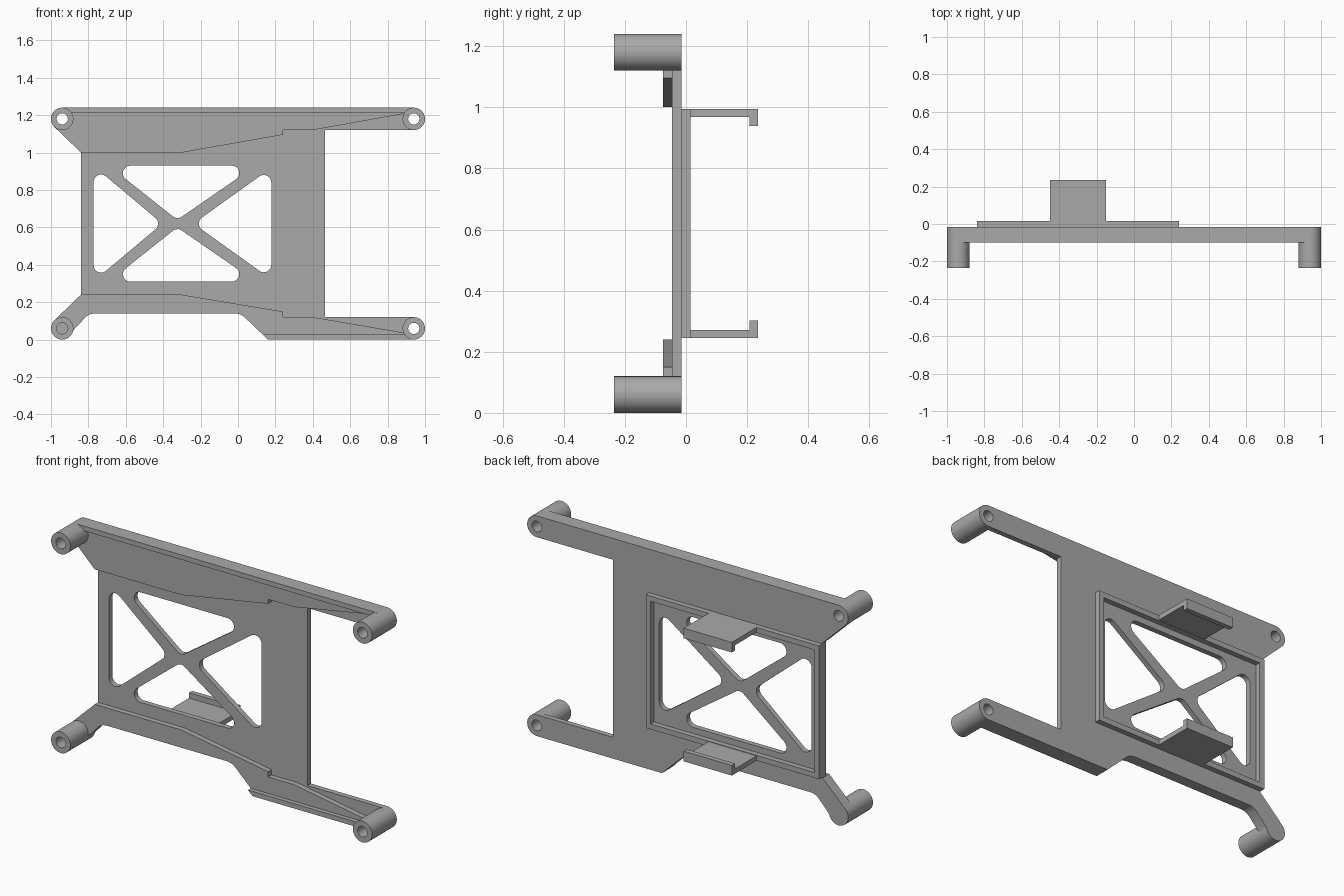
import bpy, bmesh
from math import cos, sin, tan, radians
from mathutils import Matrix, Vector

if "Cube" in bpy.data.objects:
    bpy.data.objects.remove(bpy.data.objects["Cube"])

grey = bpy.data.materials.new("plain grey plastic")
grey.use_nodes = True
COLOUR = (0.4, 0.4, 0.4, 1)
grey.diffuse_color = COLOUR
grey.node_tree.nodes["Principled BSDF"].inputs["Base Color"].default_value = COLOUR


def finish(name, mesh):
    mesh.materials.clear()
    mesh.materials.append(grey)
    obj = bpy.data.objects.new(name, mesh)
    bpy.context.collection.objects.link(obj)
    bpy.ops.object.select_all(action='DESELECT')
    obj.select_set(True)
    bpy.context.view_layer.objects.active = obj
    bpy.ops.object.shade_smooth_by_angle(angle=radians(30))
    return obj


def arc(x, z, r, start, end, steps=20):
    """Points on an arc, angles in degrees."""
    angles = [radians(start + (end - start) * i / steps) for i in range(steps + 1)]
    return [(x + r * cos(a), z + r * sin(a)) for a in angles]


def circle(x, z, r):
    return arc(x, z, r, 0, 360, 40)[:-1]


def fillet(corners, r, steps=8):
    """Round every corner of a polygon."""
    points = []
    for i, corner in enumerate(corners):
        p = Vector(corner)
        u = (Vector(corners[i - 1]) - p).normalized()
        v = (Vector(corners[(i + 1) % len(corners)]) - p).normalized()
        half = u.angle(v) / 2
        centre = p + (u + v).normalized() * (r / sin(half))
        a = p + u * (r / tan(half)) - centre
        b = p + v * (r / tan(half)) - centre
        sweep = a.angle(b)
        for s in range(steps + 1):
            t = s / steps
            q = (a * sin((1 - t) * sweep) + b * sin(t * sweep)) / sin(sweep)
            points.append(tuple(centre + q))
    return points


def slab(name, loops, front, back):
    """Extrude an outline with holes, drawn in x and z, from front to back."""
    curve = bpy.data.curves.new(name, 'CURVE')
    curve.dimensions = '2D'
    curve.fill_mode = 'BOTH'
    curve.extrude = (back - front) / 2
    for loop in loops:
        spline = curve.splines.new('POLY')
        spline.points.add(len(loop) - 1)
        for point, (x, z) in zip(spline.points, loop):
            point.co = (x, z, 0, 1)
        spline.use_cyclic_u = True
    temp = bpy.data.objects.new(name + " outline", curve)
    bpy.context.collection.objects.link(temp)
    graph = bpy.context.evaluated_depsgraph_get()
    mesh = bpy.data.meshes.new_from_object(temp.evaluated_get(graph))
    bpy.data.objects.remove(temp)
    place = Matrix.Translation((0, (front + back) / 2, 0)) @ Matrix.Rotation(radians(90), 4, 'X')
    mesh.transform(place)
    bm = bmesh.new()
    bm.from_mesh(mesh)
    bmesh.ops.remove_doubles(bm, verts=bm.verts, dist=0.0001)
    bmesh.ops.recalc_face_normals(bm, faces=bm.faces)
    bm.to_mesh(mesh)
    bm.free()
    return finish(name, mesh)


def rect(x0, x1, z0, z1):
    return [(x0, z0), (x1, z0), (x1, z1), (x0, z1)]


X, LOW, HIGH, R, HOLE = 0.94, 0.06, 1.18, 0.06, 0.03
BACK, FACE, RAISED, RIM = -0.015, -0.045, -0.075, -0.1
MID = 0.62

# Main plate with four arms and a cross-braced window
lower_edge = [(0.16, 0), (0.04, 0.115), (0.02, 0.132), (-0.01, 0.14),
              (-0.77, 0.14), (-0.79, 0.136), (-0.81, 0.125), (-0.89, 0.04)]
outline = (arc(X, HIGH, R, 90, -90) + [(0.465, 1.12), (0.465, 0.12)]
           + arc(X, LOW, R, 90, -90) + lower_edge
           + arc(-X, LOW, R, -45, -225)
           + [(-0.84, 0.24), (-0.84, 1.0)]
           + arc(-X, HIGH, R, 225, 90))
upper_gap = [(-0.69, 0.93), (0.095, 0.93), (-0.325, 0.64)]
lower_gap = [(x, 2 * MID - z) for x, z in upper_gap]
right_gap = [(-0.772, 0.928), (-0.772, 2 * MID - 0.928), (-0.405, MID)]
left_gap = [(0.178, 0.918), (0.178, 2 * MID - 0.918), (-0.238, MID)]
gaps = [fillet(g, 0.04) for g in (upper_gap, lower_gap, right_gap, left_gap)]
bores = [circle(X, LOW, HOLE), circle(X, HIGH, HOLE), circle(-X, HIGH, HOLE)]
plate = slab("main_plate", [outline] + gaps + bores, FACE, BACK)

# Raised stiffening bands on the front
slab("upper_band", [[(-0.9, 1.24), (0.9, 1.24), (0.9, 1.21), (0.4, 1.12), (0.24, 1.12),
                     (0.24, 1.095), (-0.3, 1.0), (-0.84, 1.0), (-0.98, 1.135),
                     (-0.9, 1.16)]], RAISED, FACE)
slab("lower_band", [[(-0.84, 0.24), (-0.3, 0.24), (0.24, 0.15), (0.24, 0.12), (0.4, 0.12),
                     (0.9, 0.035), (0.9, 0)] + lower_edge
                    + arc(-X, LOW, R, -45, -225)], RAISED, FACE)

# Edge rims
slab("upper_rim", [rect(-X, X, 1.213, 1.24)], RIM, FACE)
slab("lower_rim", [[(0.16, 0), (X, 0), (X, 0.027), (0.132, 0.027)]], RIM, FACE)

# Mounting posts, one of them closed at the back
for name, x, z in (("upper_left", X, HIGH), ("lower_left", X, LOW),
                   ("upper_right", -X, HIGH), ("lower_right", -X, LOW)):
    slab(name + "_post", [circle(x, z, R), circle(x, z, HOLE)], -0.235, BACK)

# Rectangular frame around the window on the back
slab("back_frame", [rect(-0.84, 0.24, 0.245, 0.995), rect(-0.81, 0.21, 0.275, 0.965)],
     BACK, 0.015)

# Hooked clips reaching backwards, mirrored about the middle of the window
for name, side in (("upper_clip", 1), ("lower_clip", -1)):
    profile = [(-0.015, 0.375), (0.235, 0.375), (0.235, 0.318),
               (0.207, 0.318), (0.207, 0.348), (-0.015, 0.348)]
    bm = bmesh.new()
    verts = [bm.verts.new((-0.45, y, MID + side * h)) for y, h in profile]
    face = bm.faces.new(verts)
    new = bmesh.ops.extrude_face_region(bm, geom=[face])["geom"]
    bmesh.ops.translate(bm, vec=(0.3, 0, 0),
                        verts=[g for g in new if isinstance(g, bmesh.types.BMVert)])
    bmesh.ops.recalc_face_normals(bm, faces=bm.faces)
    mesh = bpy.data.meshes.new(name)
    bm.to_mesh(mesh)
    bm.free()
    finish(name, mesh)
